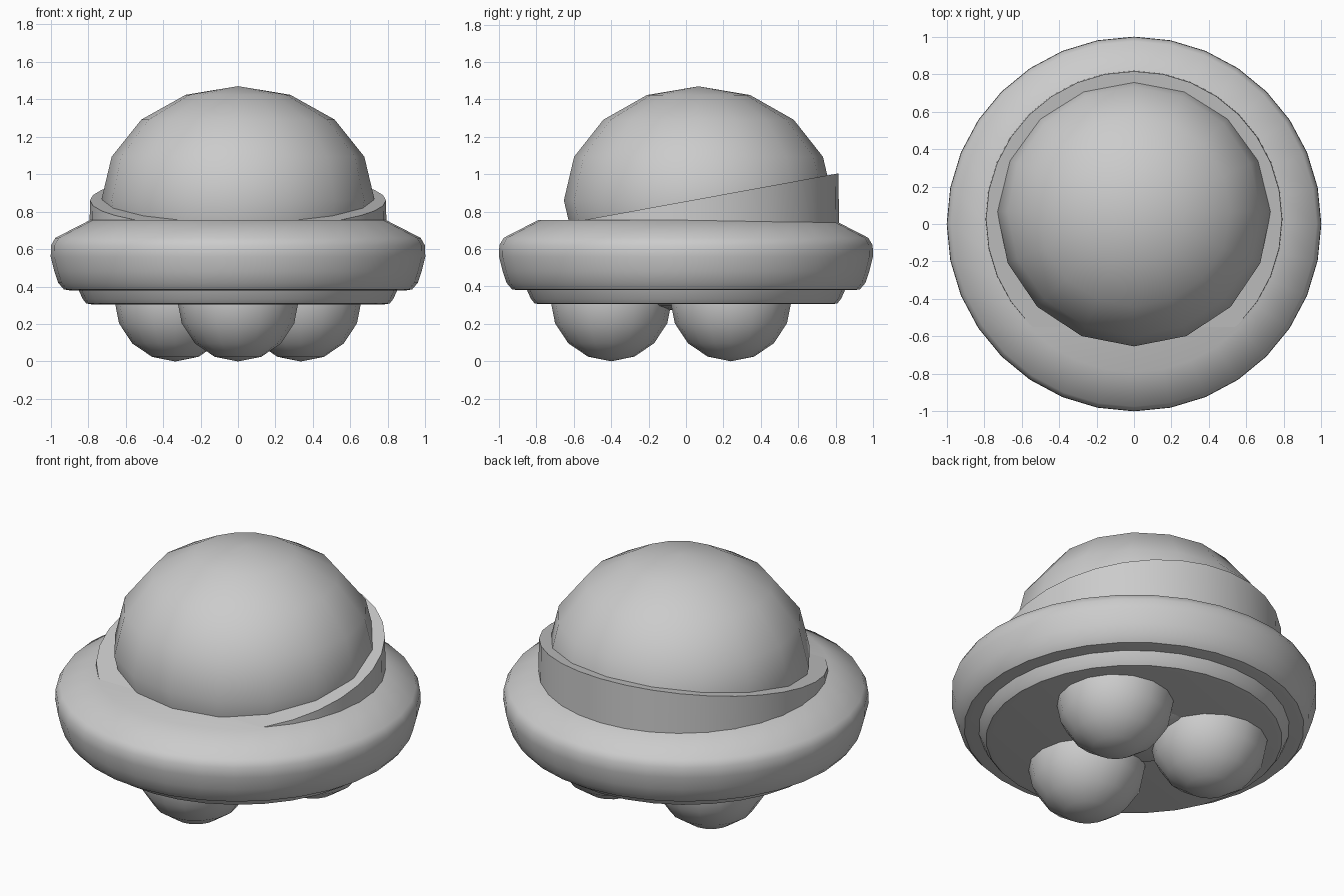
import bpy, bmesh, math

cube = bpy.data.objects.get("Cube")
if cube:
    bpy.data.objects.remove(cube)

# One plain grey for every part
grey = bpy.data.materials.new("plain grey")
grey.use_nodes = True
colour = (0.6, 0.6, 0.6, 1)
grey.diffuse_color = colour
grey.node_tree.nodes["Principled BSDF"].inputs["Base Color"].default_value = colour


def finish(obj, name):
    obj.name = name
    obj.data.name = name
    obj.data.materials.append(grey)
    bpy.ops.object.select_all(action="DESELECT")
    obj.select_set(True)
    bpy.context.view_layer.objects.active = obj
    bpy.ops.object.shade_smooth_by_angle(angle=math.radians(35))
    return obj


def ball(name, centre, size):
    bpy.ops.mesh.primitive_uv_sphere_add(segments=16, ring_count=8, location=centre)
    obj = bpy.context.object
    obj.scale = size
    return finish(obj, name)


def lathe(name, profile, segments=32):
    """Spin a (radius, height) profile, bottom to top, and cap both ends."""
    bm = bmesh.new()
    rings = []
    for r, z in profile:
        angles = [2 * math.pi * i / segments for i in range(segments)]
        rings.append([bm.verts.new((r * math.cos(a), r * math.sin(a), z)) for a in angles])
    for low, high in zip(rings, rings[1:]):
        for i in range(segments):
            j = (i + 1) % segments
            bm.faces.new((low[i], low[j], high[j], high[i]))
    bm.faces.new(rings[0][::-1])
    bm.faces.new(rings[-1])
    mesh = bpy.data.meshes.new(name)
    bm.to_mesh(mesh)
    bm.free()
    obj = bpy.data.objects.new(name, mesh)
    bpy.context.collection.objects.link(obj)
    return finish(obj, name)


# Saucer hull and the shallower plate below it
lathe("saucer_hull", [(0.90, 0.38), (0.93, 0.385), (0.96, 0.42), (0.98, 0.48),
                      (1.0, 0.56), (0.998, 0.62), (0.975, 0.66), (0.79, 0.755)])
lathe("base_plate", [(0.78, 0.305), (0.81, 0.31), (0.83, 0.335), (0.85, 0.38)])

# Collar behind the dome, its flat top sloping down to the front
collar = lathe("sloped_collar", [(0.795, 0.6), (0.79, 0.86)])
collar.location.y = 0.025
for v in collar.data.vertices:
    if v.co.z > 0.8:
        v.co.z += 0.183 * v.co.y

# Dome
ball("dome", (0, 0.067, 0.86), (0.73, 0.72, 0.61))

# Three round feet
ball("front_foot", (0, -0.4, 0.33), (0.325, 0.325, 0.33))
for side, x in (("left", 0.335), ("right", -0.335)):
    ball("back_foot_" + side, (x, 0.24, 0.33), (0.325, 0.325, 0.33))
